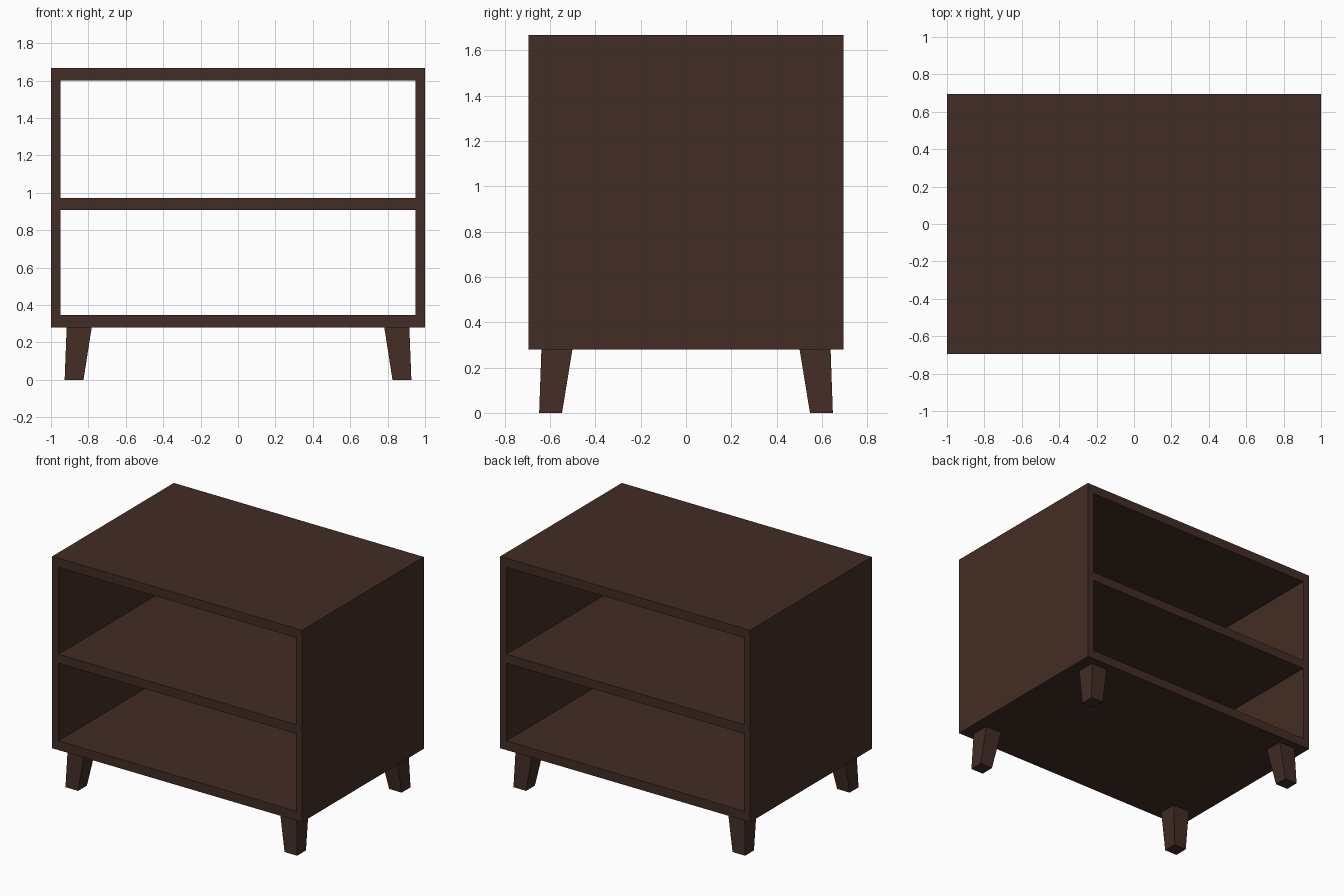
import bpy, bmesh

if "Cube" in bpy.data.objects:
    bpy.data.objects.remove(bpy.data.objects["Cube"])

wood = bpy.data.materials.new("dark brown wood")
wood.diffuse_color = (0.055, 0.026, 0.018, 1)
wood.use_nodes = True
wood.node_tree.nodes["Principled BSDF"].inputs["Base Color"].default_value = wood.diffuse_color


def add_object(name, bm):
    bmesh.ops.recalc_face_normals(bm, faces=bm.faces)
    mesh = bpy.data.meshes.new(name)
    bm.to_mesh(mesh)
    bm.free()
    mesh.materials.append(wood)
    obj = bpy.data.objects.new(name, mesh)
    bpy.context.collection.objects.link(obj)
    return obj


# Cabinet: front frame with two openings, extruded through the whole depth
XS = (-1.0, -0.95, 0.95, 1.0)
ZS = (0.28, 0.347, 0.908, 0.973, 1.602, 1.668)
DEPTH = 1.39
bm = bmesh.new()
grid = [[bm.verts.new((x, -DEPTH / 2, z)) for z in ZS] for x in XS]
for i in range(len(XS) - 1):
    for j in range(len(ZS) - 1):
        if i == 1 and j in (1, 3):      # the open compartments
            continue
        bm.faces.new((grid[i][j], grid[i + 1][j], grid[i + 1][j + 1], grid[i][j + 1]))
back = bmesh.ops.extrude_face_region(bm, geom=bm.faces[:])["geom"]
bmesh.ops.translate(bm, vec=(0, DEPTH, 0),
                    verts=[v for v in back if isinstance(v, bmesh.types.BMVert)])
add_object("cabinet_frame", bm)


# Legs: square tapered posts, splayed outwards to the corners
def leg(name, sx, sy):
    bm = bmesh.new()
    rings = []
    for z, x0, x1, y0, y1 in ((0.0, 0.826, 0.927, 0.547, 0.648),
                              (0.282, 0.782, 0.916, 0.501, 0.638)):
        rings.append([bm.verts.new((sx * x, sy * y, z))
                      for x, y in ((x0, y0), (x1, y0), (x1, y1), (x0, y1))])
    bottom, top = rings
    bm.faces.new(bottom)
    bm.faces.new(top)
    for k in range(4):
        n = (k + 1) % 4
        bm.faces.new((bottom[k], bottom[n], top[n], top[k]))
    add_object(name, bm)


for sy, end in ((-1, "front"), (1, "back")):
    for sx, side in ((-1, "left"), (1, "right")):
        leg(f"{end}_{side}_leg", sx, sy)
